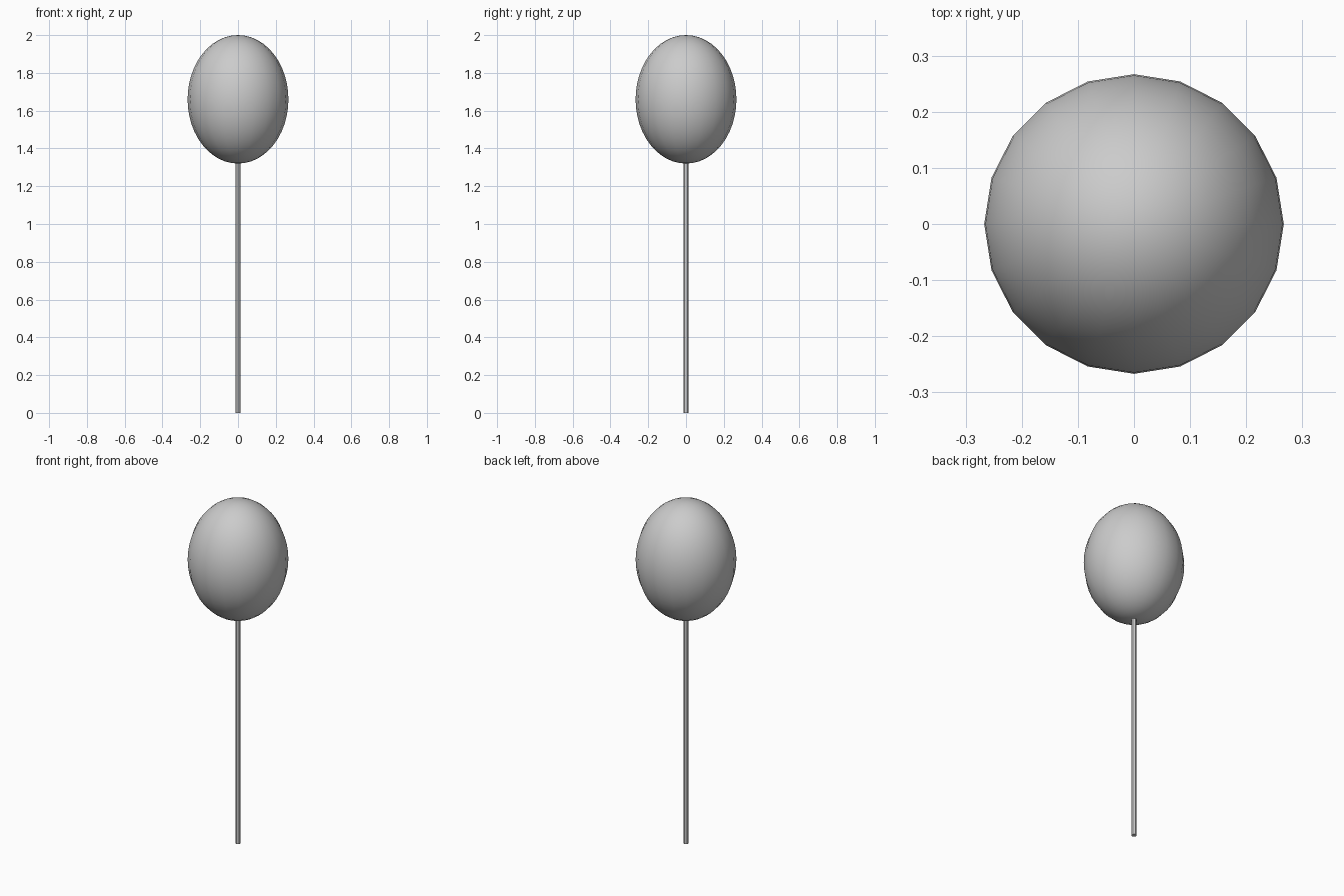
import bpy

if "Cube" in bpy.data.objects:
    bpy.data.objects.remove(bpy.data.objects["Cube"])

R = 0.267             # balloon radius
BOTTOM, TOP = 1.32, 2.0

# Balloon: stretched sphere with 20 sides
bpy.ops.mesh.primitive_uv_sphere_add(segments=20, ring_count=24, radius=1,
                                     location=(0, 0, (BOTTOM + TOP) / 2))
balloon = bpy.context.object
balloon.name = "balloon"
balloon.scale = (R, R, (TOP - BOTTOM) / 2)
bpy.ops.object.transform_apply(location=False, rotation=False, scale=True)
bpy.ops.object.shade_smooth()

# Stick: thin rod from the ground to the underside of the balloon
stick_top = BOTTOM + 0.005
bpy.ops.mesh.primitive_cylinder_add(vertices=12, radius=0.0135, depth=stick_top,
                                    location=(0, 0, stick_top / 2))
stick = bpy.context.object
stick.name = "stick"
bpy.ops.object.shade_smooth_by_angle()
